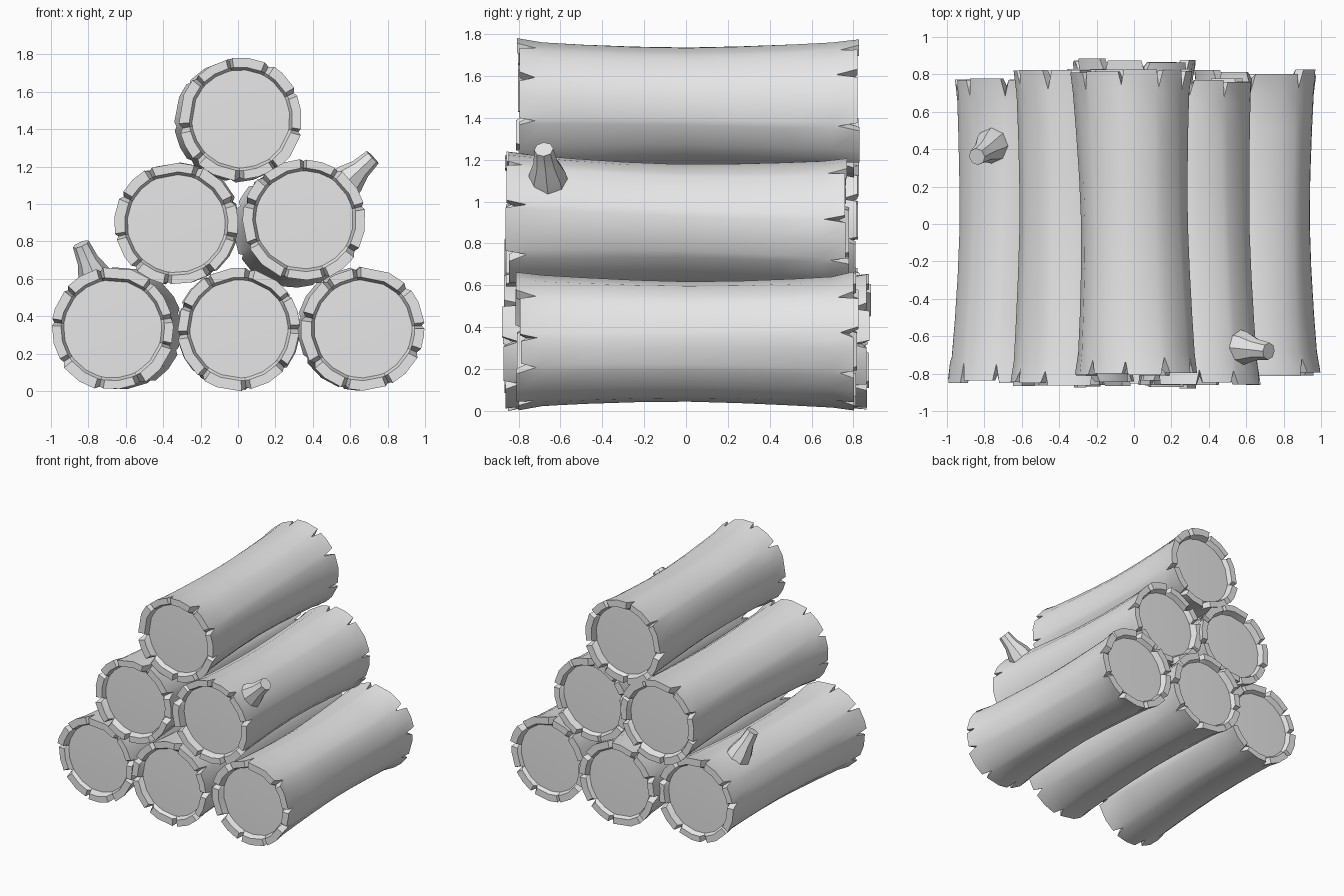
import bpy, bmesh, math, random
from mathutils import Vector

cube = bpy.data.objects.get("Cube")
if cube:
    bpy.data.objects.remove(cube, do_unlink=True)

grey = bpy.data.materials.new("plain_grey")
grey.use_nodes = True
grey.diffuse_color = (0.8, 0.8, 0.8, 1)
grey.node_tree.nodes["Principled BSDF"].inputs["Base Color"].default_value = (0.8, 0.8, 0.8, 1)

NOTCHES = 9
STEP = math.tau / NOTCHES


def finish(bm, name, angle):
    bmesh.ops.recalc_face_normals(bm, faces=bm.faces)
    mesh = bpy.data.meshes.new(name)
    bm.to_mesh(mesh)
    bm.free()
    mesh.materials.append(grey)
    obj = bpy.data.objects.new(name, mesh)
    bpy.context.collection.objects.link(obj)
    bpy.ops.object.select_all(action='DESELECT')
    obj.select_set(True)
    bpy.context.view_layer.objects.active = obj
    bpy.ops.object.shade_smooth_by_angle(angle=math.radians(angle))
    return obj


def bridge(bm, a, b):
    n = len(a)
    for i in range(n):
        j = (i + 1) % n
        bm.faces.new((a[i], a[j], b[j], b[i]))


def end_columns(rng, base):
    """Columns round one cut end: (angle, is_notch, tooth push, tooth swell)."""
    teeth = [(rng.uniform(0, 0.03), rng.uniform(-0.006, 0.006)) for _ in range(NOTCHES)]
    cols = []
    for k in range(NOTCHES):
        a = base[k] + rng.uniform(-0.06, 0.06)
        w = rng.uniform(0.045, 0.085)
        cols += [(a - w, False, *teeth[k - 1]), (a, True, 0, 0),
                 (a + w, False, *teeth[k]), (base[k] + STEP / 2, False, *teeth[k])]
    return cols


def log(name, front, back, seed):
    """Waisted log with a notched raised rim and a sunken disc at each end."""
    rng = random.Random(seed)
    front, back = Vector(front), Vector(back)
    base = [k * STEP + rng.uniform(-0.12, 0.12) + seed for k in range(NOTCHES)]
    ends = [end_columns(rng, base), end_columns(rng, base)]
    half = (back.y - front.y) / 2
    bm = bmesh.new()

    def ring(spec):
        return [bm.verts.new((p.x + r * math.cos(a), y, p.z + r * math.sin(a)))
                for p, a, r, y in spec]

    def end_rings(cols, centre, s):
        disc, inner, outer = [], [], []
        for a, notch, push, swell in cols:
            depth = rng.uniform(0.08, 0.12)
            y = centre.y + s * push
            disc.append((centre, a, 0.262, centre.y + s * 0.055))
            inner.append((centre, a, 0.277, centre.y + s * 0.05 if notch else y))
            outer.append((centre, a, 0.315 if notch else 0.328 + swell,
                          centre.y + s * depth if notch else y))
        rings = [ring(disc), ring(inner), ring(outer)]
        hub = bm.verts.new((centre.x, centre.y + s * 0.05, centre.z))
        for i, v in enumerate(rings[0]):
            bm.faces.new((hub, v, rings[0][i - 1]))
        return rings

    rings = end_rings(ends[0], front, 1)
    # waisted skin between the two ends
    skin = [0.08, 0.2, 0.35, 0.5, 0.65, 0.8, 0.92]
    for t in skin:
        c = front.lerp(back, t)
        u = abs(2 * t - 1)
        radius = 0.287 + 0.034 * u ** 1.6
        spec = []
        for f, b in zip(*ends):
            a = f[0] * (1 - t) + b[0] * t
            wave = 0.004 * math.sin(3 * a + 4 * t + seed)
            spec.append((c, a, radius + wave, front.y + 2 * half * t))
        rings.append(ring(spec))
    rings += reversed(end_rings(ends[1], back, -1))
    for a, b in zip(rings, rings[1:]):
        bridge(bm, a, b)
    return finish(bm, name, 38)


def twig(name, root, tip, sizes):
    """Flared, eight-sided branch stub."""
    root, tip = Vector(root), Vector(tip)
    axis = (tip - root).normalized()
    side = axis.cross(Vector((0, 1, 0))).normalized()
    up = axis.cross(side)
    bm = bmesh.new()
    rings = []
    for t, r in sizes:
        c = root.lerp(tip, t)
        rings.append([bm.verts.new(c + r * (side * math.cos(k * math.tau / 8)
                                            + up * math.sin(k * math.tau / 8)))
                      for k in range(8)])
    for a, b in zip(rings, rings[1:]):
        bridge(bm, a, b)
    bm.faces.new(rings[0])
    bm.faces.new(rings[-1])
    return finish(bm, name, 38)


# Stack of six logs: front and back end centres
log("bottom_right_log", (-0.67, -0.85, 0.332), (-0.625, 0.79, 0.332), 1)
log("bottom_middle_log", (0.005, -0.88, 0.332), (0.0, 0.89, 0.332), 2)
log("bottom_left_log", (0.668, -0.815, 0.332), (0.645, 0.83, 0.332), 3)
log("middle_right_log", (-0.33, -0.87, 0.895), (-0.32, 0.83, 0.895), 4)
log("middle_left_log", (0.355, -0.865, 0.915), (0.305, 0.78, 0.875), 5)
log("top_log", (0.015, -0.82, 1.455), (-0.015, 0.83, 1.445), 6)

# Branch stubs
stub = [(0, 0.1), (0.35, 0.088), (0.65, 0.058), (1, 0.046)]
twig("right_twig", (-0.735, 0.435, 0.54), (-0.84, 0.36, 0.785), stub)
twig("left_twig", (0.53, -0.655, 1.07), (0.72, -0.68, 1.25), stub)
